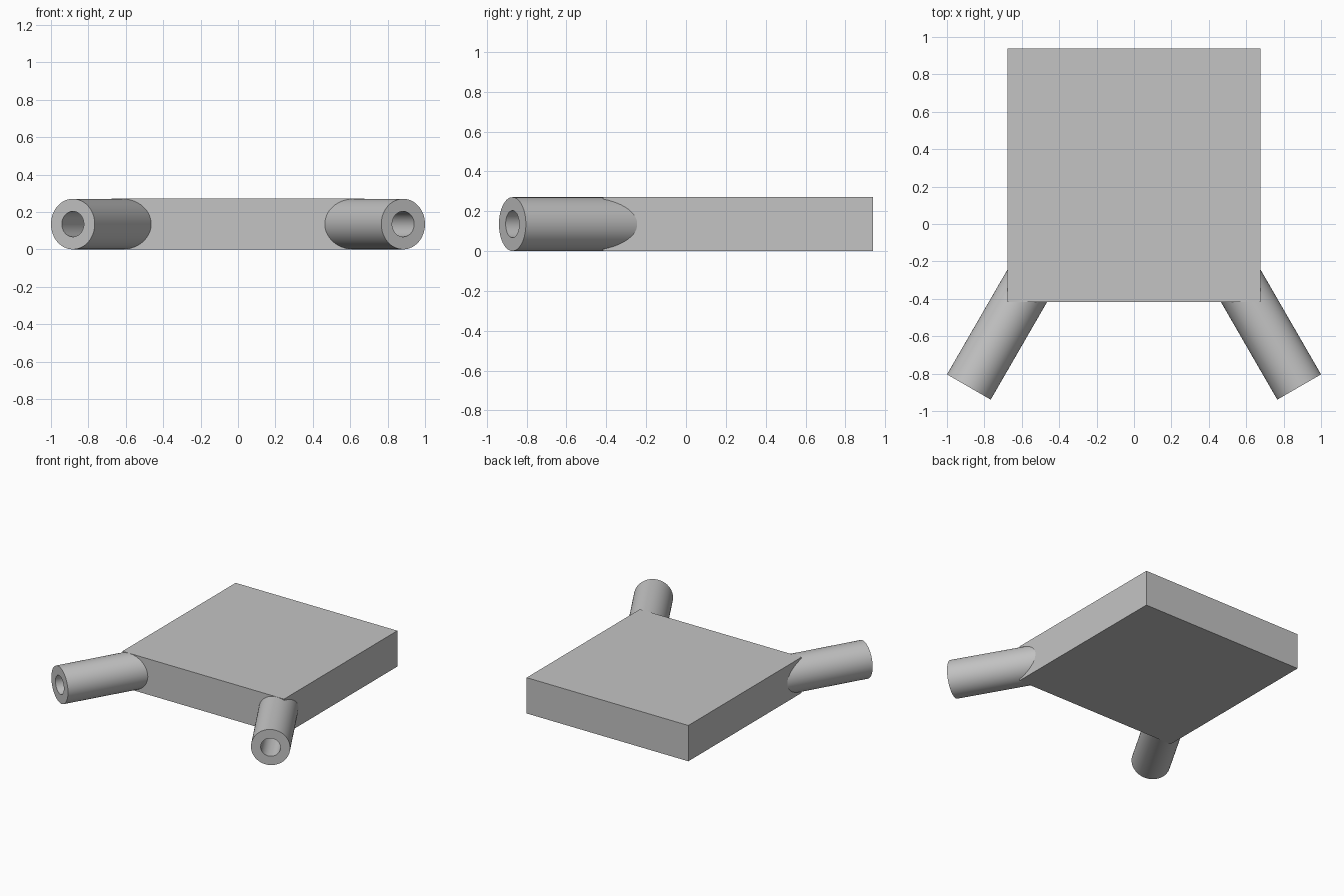
import bpy, bmesh, math
from mathutils import Matrix, Vector

if "Cube" in bpy.data.objects:
    bpy.data.objects.remove(bpy.data.objects["Cube"], do_unlink=True)

grey = bpy.data.materials.new("plain grey")
grey.use_nodes = True
COLOUR = (0.55, 0.55, 0.55, 1.0)
grey.diffuse_color = COLOUR
grey.node_tree.nodes["Principled BSDF"].inputs["Base Color"].default_value = COLOUR

THICK = 0.271
TUBE_R, BORE_R, TUBE_LEN = 0.135, 0.068, 0.68


def add_object(name, bm):
    bmesh.ops.recalc_face_normals(bm, faces=bm.faces)
    mesh = bpy.data.meshes.new(name)
    bm.to_mesh(mesh)
    bm.free()
    mesh.materials.append(grey)
    obj = bpy.data.objects.new(name, mesh)
    bpy.context.collection.objects.link(obj)
    return obj


# Flat rectangular plate
bm = bmesh.new()
bmesh.ops.create_cube(bm, size=1.0)
bmesh.ops.scale(bm, vec=(1.354, 1.355, THICK), verts=bm.verts)
bmesh.ops.translate(bm, vec=(0, 0.2615, THICK / 2), verts=bm.verts)
add_object("plate", bm)


def tube(name, side):
    """Hollow tube splayed 30 degrees outwards from a front corner."""
    bm = bmesh.new()
    profile = [(BORE_R, 0), (TUBE_R, 0), (TUBE_R, TUBE_LEN), (BORE_R, TUBE_LEN)]
    verts = [bm.verts.new((r, 0, z)) for r, z in profile]
    edges = [bm.edges.new((verts[i], verts[(i + 1) % 4])) for i in range(4)]
    bmesh.ops.spin(bm, geom=verts + edges, cent=(0, 0, 0), axis=(0, 0, 1),
                   angle=math.tau, steps=64, use_merge=True)
    bmesh.ops.remove_doubles(bm, verts=bm.verts, dist=1e-5)
    # Aim the tube from its open outer end in towards the plate
    inward = Vector((-side * math.sin(math.radians(30)), math.cos(math.radians(30)), 0))
    place = Matrix.Translation((side * 0.883, -0.8715, THICK / 2))
    bm.transform(place @ inward.to_track_quat('Z', 'Y').to_matrix().to_4x4())
    obj = add_object(name, bm)
    bpy.ops.object.select_all(action='DESELECT')
    obj.select_set(True)
    bpy.context.view_layer.objects.active = obj
    bpy.ops.object.shade_smooth_by_angle(angle=math.radians(30))


# Pair of front tubes
for name, side in (("left_tube", 1), ("right_tube", -1)):
    tube(name, side)
